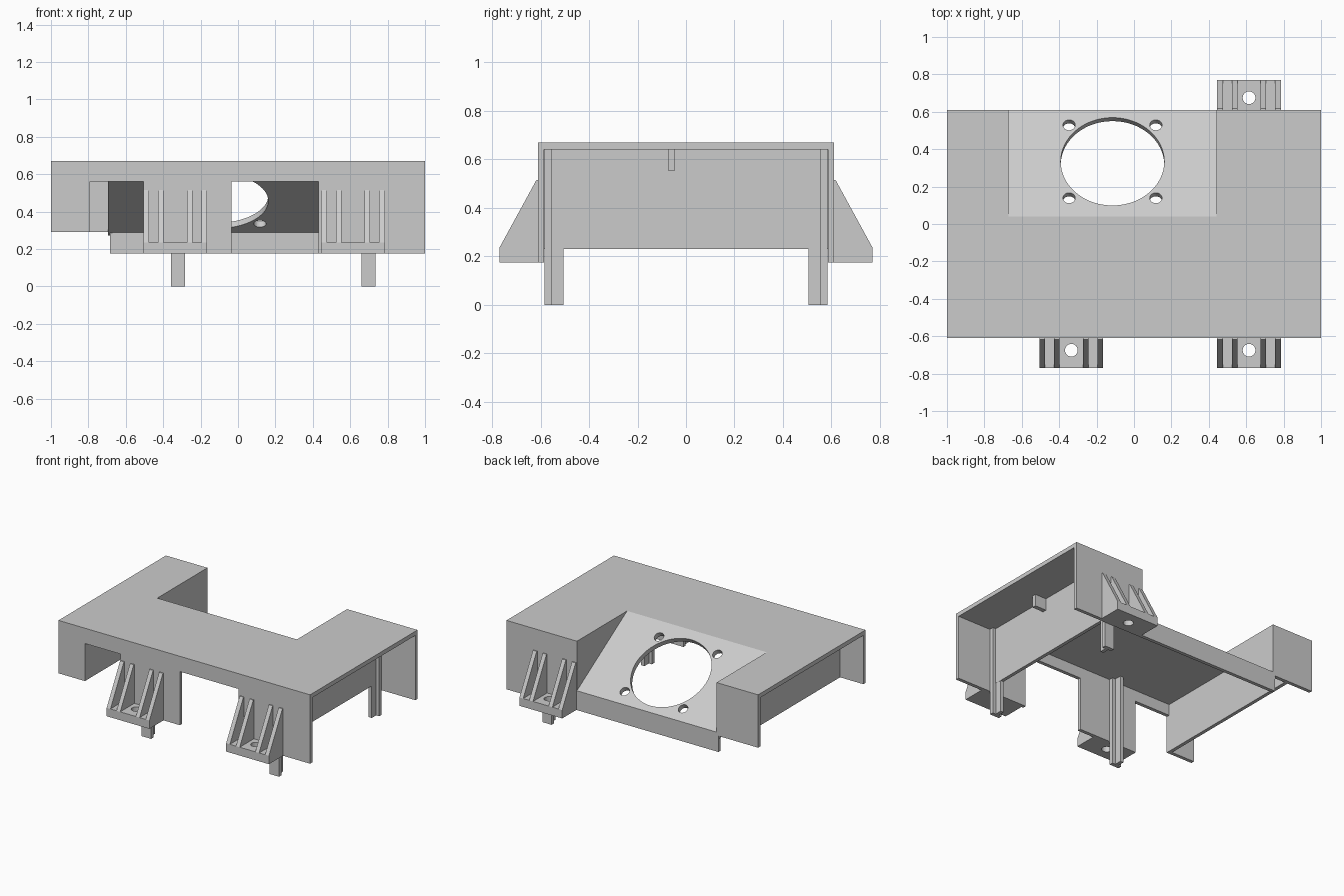
import bpy, bmesh, math
from mathutils import Matrix, Vector

cube = bpy.data.objects.get("Cube")
if cube:
    bpy.data.objects.remove(cube, do_unlink=True)

grey = bpy.data.materials.new("plain grey plastic")
grey.use_nodes = True
COLOUR = (0.6, 0.6, 0.6, 1)
grey.diffuse_color = COLOUR
grey.node_tree.nodes["Principled BSDF"].inputs["Base Color"].default_value = COLOUR

TOP, UNDER, FOOT, BACK = 0.67, 0.64, 0.175, 0.61
WALL = 0.025


def finish(name, bm):
    bmesh.ops.recalc_face_normals(bm, faces=bm.faces)
    mesh = bpy.data.meshes.new(name)
    bm.to_mesh(mesh)
    bm.free()
    mesh.materials.append(grey)
    obj = bpy.data.objects.new(name, mesh)
    bpy.context.collection.objects.link(obj)
    return obj


def prism(name, axis, points, start, end):
    """Extrude a 2D profile along one axis; the profile uses the other two axes in order."""
    bm = bmesh.new()
    verts = []
    for p in points:
        co = list(p)
        co.insert(axis, start)
        verts.append(bm.verts.new(co))
    face = bm.faces.new(verts)
    out = bmesh.ops.extrude_face_region(bm, geom=[face])["geom"]
    shift = Vector((0, 0, 0))
    shift[axis] = end - start
    bmesh.ops.translate(bm, vec=shift, verts=[g for g in out if isinstance(g, bmesh.types.BMVert)])
    return finish(name, bm)


def box(name, x, y, z):
    return prism(name, 2, [(x[0], y[0]), (x[1], y[0]), (x[1], y[1]), (x[0], y[1])], *z)


def drill(target, holes, tilt=0):
    """Cut round holes given as (centre, radius, segments)."""
    bm = bmesh.new()
    for centre, radius, segments in holes:
        place = Matrix.Translation(centre) @ Matrix.Rotation(tilt, 4, 'X')
        bmesh.ops.create_cone(bm, cap_ends=True, segments=segments, radius1=radius,
                              radius2=radius, depth=0.2, matrix=place)
    cutter = finish("hole_cutter", bm)
    cutter.hide_render = True
    mod = target.modifiers.new("holes", 'BOOLEAN')
    mod.operation, mod.solver, mod.object = 'DIFFERENCE', 'EXACT', cutter
    bpy.context.view_layer.objects.active = target
    bpy.ops.object.modifier_apply(modifier=mod.name)
    bpy.data.objects.remove(cutter, do_unlink=True)


# Top plate with the recess cut out of its back edge
L, R, LIP = -0.67, 0.44, 0.04
prism("top_plate", 2, [(-1, -BACK), (1, -BACK), (1, BACK), (R, BACK), (R, LIP),
                       (L, LIP), (L, BACK), (-1, BACK)], UNDER, TOP)

# Front wall with two openings
prism("front_wall", 1, [(-1, TOP), (-1, 0.29), (-0.79, 0.29), (-0.79, 0.56), (-0.505, 0.56),
                        (-0.505, FOOT), (-0.035, FOOT), (-0.035, 0.56), (0.43, 0.56),
                        (0.43, FOOT), (1, FOOT), (1, TOP)], -BACK, WALL - BACK)

# Back wall, low below the sloped panel
LOW = 0.314
prism("back_wall", 1, [(-1, TOP), (-1, 0.29), (-0.685, 0.29), (-0.685, FOOT), (1, FOOT),
                       (1, TOP), (R, TOP), (R, LOW), (L, LOW), (L, TOP)], BACK - WALL, BACK)

# Sloped fan panel with a large opening and four screw holes
slope = (TOP - LOW) / (BACK - LIP)
panel = prism("sloped_panel", 0, [(LIP, TOP), (BACK, LOW), (BACK, LOW - 0.042), (0.02, UNDER)], L, R)


def on_panel(x, y):
    return (x, y, TOP - slope * (y - LIP) - 0.02)


FAN_X, FAN_Y = -0.115, 0.325
holes = [(on_panel(FAN_X, FAN_Y), 0.277, 64)]
for sx in (-1, 1):
    for sy in (-1, 1):
        holes.append((on_panel(FAN_X + sx * 0.232, FAN_Y + sy * 0.195), 0.033, 24))
drill(panel, holes, -math.atan(slope))

# Side cheeks of the recess
for name, x in (("recess_cheek_right", L - WALL), ("recess_cheek_left", R)):
    prism(name, 0, [(LIP, 0.665), (0.605, 0.665), (0.605, LOW - 0.042), (0.02, UNDER)], x, x + WALL)

# Cross walls under the plate and a small tab
box("cross_wall_left", (0.685, 0.71), (-0.585, 0.585), (0.23, UNDER))
box("cross_wall_right", (-0.815, -0.79), (-0.585, 0.585), (0.29, UNDER))
box("cross_wall_tab", (0.71, 0.8), (-0.075, -0.045), (0.555, UNDER))

# Legs with a T section, and the ribbed screw brackets outside them
for name, x, side in (("front_left", 0.615, -1), ("front_right", -0.335, -1), ("back_left", 0.615, 1)):
    leg_x = x + 0.082 if x > 0 else x + 0.015
    box(name + "_leg_flange", (leg_x - 0.037, leg_x + 0.037), (side * 0.555, side * 0.583), (0, UNDER))
    box(name + "_leg_web", (leg_x - 0.0125, leg_x + 0.0125), (side * 0.505, side * 0.56), (0, UNDER))
    base = box(name + "_bracket_base", (x - 0.17, x + 0.17), (side * 0.6, side * 0.77), (FOOT, 0.235))
    drill(base, [((x, side * 0.675, 0.2), 0.034, 24)])
    for i, offset in enumerate((-0.155, -0.077, 0.077, 0.155)):
        prism(f"{name}_bracket_rib_{i + 1}", 0,
              [(side * 0.6, 0.18), (side * 0.77, 0.18), (side * 0.77, 0.235),
               (side * 0.617, 0.515), (side * 0.6, 0.515)], x + offset - 0.015, x + offset + 0.015)
